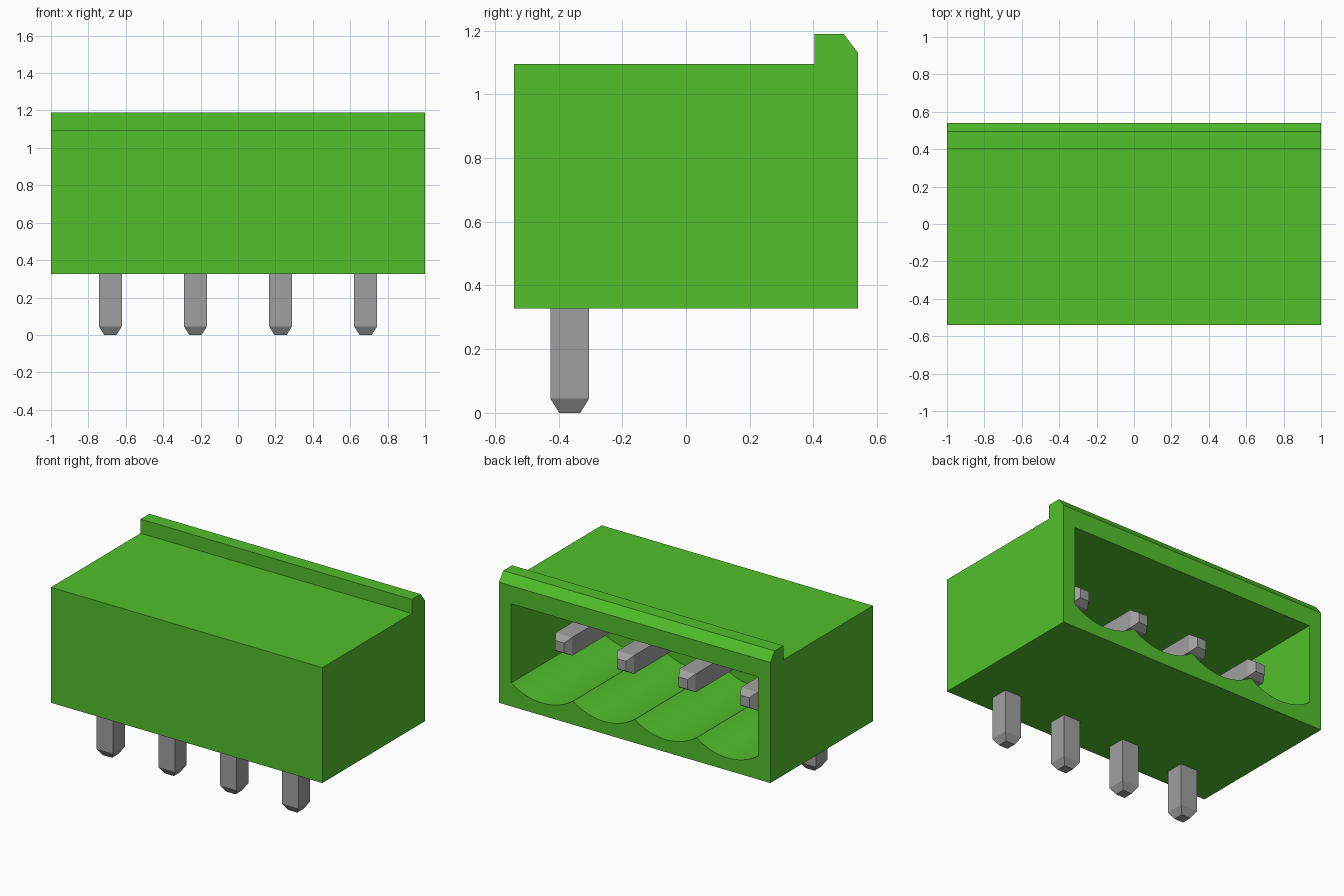
import bpy, bmesh, math
from mathutils import Matrix, Vector

cube = bpy.data.objects.get("Cube")
if cube:
    bpy.data.objects.remove(cube, do_unlink=True)


def make_material(name, color):
    mat = bpy.data.materials.new(name)
    mat.use_nodes = True
    mat.diffuse_color = color
    bsdf = next(n for n in mat.node_tree.nodes if n.type == 'BSDF_PRINCIPLED')
    bsdf.inputs["Base Color"].default_value = color
    return mat


green = make_material("green_plastic", (0.085, 0.527, 0.025, 1))
metal = make_material("grey_metal", (0.352, 0.352, 0.352, 1))


def add_object(name, bm, mat):
    bmesh.ops.recalc_face_normals(bm, faces=bm.faces)
    mesh = bpy.data.meshes.new(name)
    bm.to_mesh(mesh)
    bm.free()
    mesh.materials.append(mat)
    obj = bpy.data.objects.new(name, mesh)
    bpy.context.collection.objects.link(obj)
    return obj


def prism(name, points, offset, mat):
    """Closed outline extruded along an offset."""
    bm = bmesh.new()
    face = bm.faces.new([bm.verts.new(p) for p in points])
    ext = bmesh.ops.extrude_face_region(bm, geom=[face])
    moved = [v for v in ext["geom"] if isinstance(v, bmesh.types.BMVert)]
    bmesh.ops.translate(bm, verts=moved, vec=offset)
    return add_object(name, bm, mat)


def pin(name, tip, back, length):
    """Square pin with a tapered point; back is the direction away from the tip."""
    bm = bmesh.new()
    rings = []
    for half, d in ((0.033, 0), (0.061, 0.045), (0.061, length)):
        corners = ((-half, -half), (half, -half), (half, half), (-half, half))
        rings.append([bm.verts.new((x, y, d)) for x, y in corners])
    for a, b in zip(rings, rings[1:]):
        for i in range(4):
            j = (i + 1) % 4
            bm.faces.new((a[i], a[j], b[j], b[i]))
    bm.faces.new(rings[0])
    bm.faces.new(rings[-1])
    turn = Vector((0, 0, 1)).rotation_difference(Vector(back)).to_matrix().to_4x4()
    bm.transform(Matrix.Translation(tip) @ turn)
    return add_object(name, bm, metal)


PITCH = 0.455
PIN_X = [(i - 1.5) * PITCH for i in range(4)]

# Housing with a chamfered latch lip along the back
side = [(-0.54, 0.327), (0.54, 0.327), (0.54, 1.13), (0.495, 1.19),
        (0.403, 1.19), (0.403, 1.096), (-0.54, 1.096)]
housing = prism("housing", [(-1, y, z) for y, z in side], (2, 0, 0), green)

# Socket opening at the back, with one scalloped trough under each pin
RADIUS, STEPS, FLOOR = 0.39, 16, 0.41
INNER_Y = -0.39
limit = math.asin(PITCH / 2 / RADIUS)
outline = []
for n, cx in enumerate(PIN_X):
    for i in range(1 if n else 0, STEPS + 1):
        a = limit * (2 * i / STEPS - 1)
        outline.append((cx + RADIUS * math.sin(a), INNER_Y,
                        FLOOR + RADIUS * (1 - math.cos(a))))
outline += [(2 * PITCH, INNER_Y, 1.01), (-2 * PITCH, INNER_Y, 1.01)]
cutter = prism("socket_cutter", outline, (0, 1.2, 0), green)
cutter.hide_render = True

cut = housing.modifiers.new("socket", 'BOOLEAN')
cut.operation = 'DIFFERENCE'
cut.solver = 'EXACT'
cut.object = cutter
bpy.ops.object.select_all(action='DESELECT')
housing.select_set(True)
bpy.context.view_layer.objects.active = housing
bpy.ops.object.modifier_apply(modifier=cut.name)
bpy.data.objects.remove(cutter, do_unlink=True)
bpy.ops.object.shade_smooth_by_angle(angle=math.radians(20))

# Contact pins inside the socket and solder legs below
for n, x in enumerate(PIN_X, 1):
    pin(f"contact_pin_{n}", (x, 0.355, 0.715), (0, -1, 0), 0.79)
    pin(f"solder_leg_{n}", (x, -0.365, 0), (0, 0, 1), 0.37)
